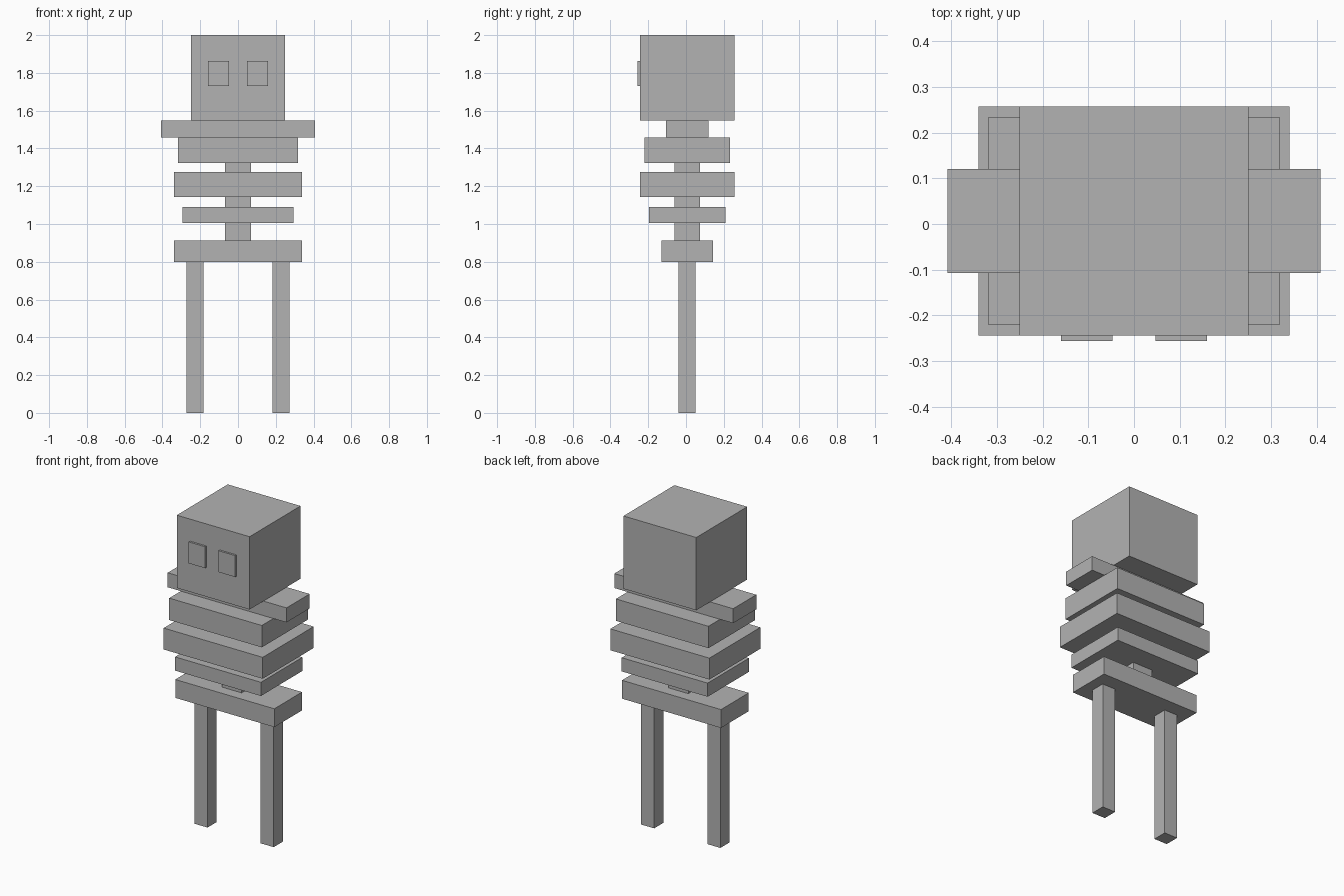
import bpy
import bmesh
from mathutils import Matrix, Vector

cube = bpy.data.objects.get("Cube")
if cube:
    bpy.data.objects.remove(cube, do_unlink=True)

bone = bpy.data.materials.new("plain_grey")
bone.use_nodes = True
grey = (0.45, 0.45, 0.45, 1)
bone.diffuse_color = grey
bone.node_tree.nodes["Principled BSDF"].inputs["Base Color"].default_value = grey

MID_Y = 0.0065  # body axis; the eyes stick out in front of it


def block(name, width, depth, bottom, top, x=0.0, y=MID_Y):
    """Flat-faced box given by its size, height range and centre."""
    bm = bmesh.new()
    bmesh.ops.create_cube(bm, size=1, matrix=Matrix.Diagonal((width, depth, top - bottom, 1)))
    mesh = bpy.data.meshes.new(name)
    bm.to_mesh(mesh)
    bm.free()
    mesh.materials.append(bone)
    obj = bpy.data.objects.new(name, mesh)
    obj.location = Vector((x, y, (bottom + top) / 2))
    bpy.context.collection.objects.link(obj)
    return obj


# Head and torso, stacked from the top down
block("head", 0.50, 0.50, 1.548, 2.0)
block("shoulder_bar", 0.816, 0.227, 1.458, 1.548)
block("upper_rib", 0.636, 0.454, 1.322, 1.458)
block("middle_rib", 0.68, 0.50, 1.142, 1.275)
block("lower_rib", 0.59, 0.406, 1.005, 1.09)
block("spine", 0.136, 0.136, 0.91, 1.323)
block("pelvis", 0.68, 0.272, 0.798, 0.912)

# Paired parts
for side, sign in (("left", 1), ("right", -1)):
    block(side + "_leg", 0.09, 0.09, 0.0, 0.798, x=sign * 0.2275)
    block(side + "_eye", 0.113, 0.014, 1.73, 1.863, x=sign * 0.103, y=-0.249)
